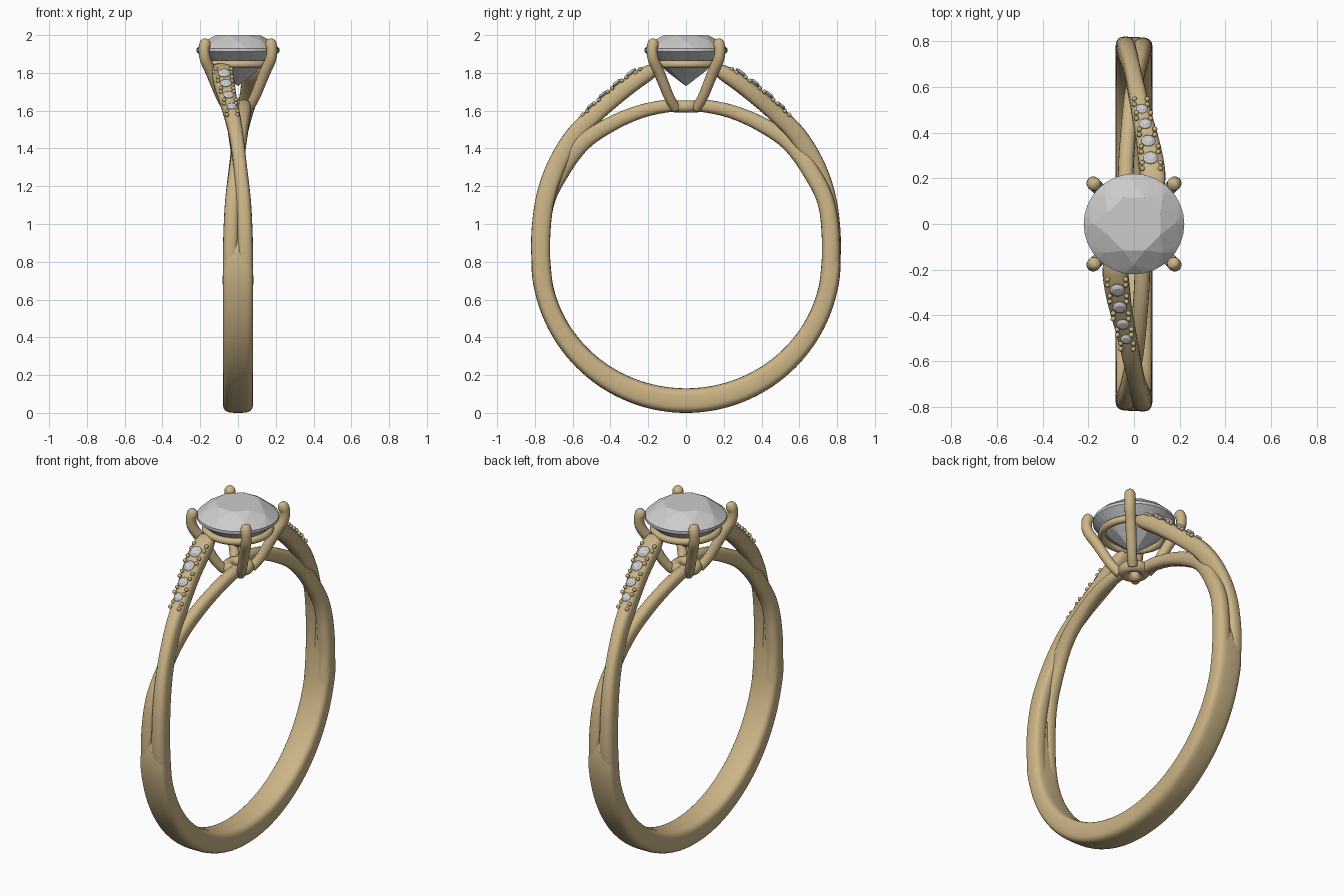
import bpy, bmesh, math
from math import sin, cos, pi, radians
from mathutils import Vector, Matrix

if "Cube" in bpy.data.objects:
    bpy.data.objects.remove(bpy.data.objects["Cube"])

gold = bpy.data.materials.new("gold")
gold.diffuse_color = (0.60, 0.46, 0.24, 1)
gold.use_nodes = True
gold.node_tree.nodes["Principled BSDF"].inputs["Base Color"].default_value = gold.diffuse_color


def make(name, bm, mat=None, smooth=True):
    bmesh.ops.recalc_face_normals(bm, faces=bm.faces)
    me = bpy.data.meshes.new(name)
    bm.to_mesh(me)
    bm.free()
    ob = bpy.data.objects.new(name, me)
    bpy.context.collection.objects.link(ob)
    if mat:
        me.materials.append(mat)
    for p in me.polygons:
        p.use_smooth = smooth
    return ob


def spline(pts, steps):
    """Catmull-Rom through tuples (x, y, z, half width, half thickness)."""
    P = [pts[0]] + list(pts) + [pts[-1]]
    out = []
    for i in range(1, len(P) - 2):
        a, b, c, d = P[i - 1:i + 3]
        for s in range(steps):
            t = s / steps
            out.append([0.5 * (2 * q + (r - p) * t + (2 * p - 5 * q + 4 * r - u) * t * t
                               + (3 * q - p - 3 * r + u) * t ** 3)
                        for p, q, r, u in zip(a, b, c, d)])
    return out + [list(pts[-1])]


def sweep(name, pts, power=2.4, steps=6, sides=20, turn=0.0):
    """Superellipse section swept along a path, then turned about z."""
    path = spline(pts, steps)
    bm = bmesh.new()
    rings = []
    for i, p in enumerate(path):
        tan = (Vector(path[min(i + 1, len(path) - 1)][:3]) - Vector(path[max(i - 1, 0)][:3])).normalized()
        side = (Vector((1, 0, 0)) - tan * tan.x).normalized()
        nor = tan.cross(side)
        ring = []
        for k in range(sides):
            a = 2 * pi * k / sides
            c, s = cos(a), sin(a)
            u = math.copysign(abs(c) ** (2 / power), c) * p[3]
            v = math.copysign(abs(s) ** (2 / power), s) * p[4]
            ring.append(bm.verts.new(Vector(p[:3]) + side * u + nor * v))
        rings.append(ring)
    for r, q in zip(rings, rings[1:]):
        for k in range(sides):
            n = (k + 1) % sides
            bm.faces.new((r[k], r[n], q[n], q[k]))
    bm.faces.new(rings[0])
    bm.faces.new(rings[-1])
    bm.transform(Matrix.Rotation(turn, 4, 'Z'))
    return make(name, bm, gold)


def torus(name, z, R, r):
    bm = bmesh.new()
    n, m = 48, 14
    v = [[bm.verts.new(((R + r * cos(2 * pi * j / m)) * cos(2 * pi * i / n),
                        (R + r * cos(2 * pi * j / m)) * sin(2 * pi * i / n),
                        z + r * sin(2 * pi * j / m))) for j in range(m)] for i in range(n)]
    for i in range(n):
        for j in range(m):
            bm.faces.new((v[i][j], v[i - 1][j], v[i - 1][j - 1], v[i][j - 1]))
    return make(name, bm, gold)


def gem(name, matrix, girdle_sides=32):
    """Round brilliant as the hull of its facet corners, girdle at local z = 0."""
    bm = bmesh.new()
    for n, r, z, off in ((8, .125, .08, 0), (8, .178, .048, .5), (girdle_sides, .22, .008, 0),
                         (girdle_sides, .22, -.008, 0), (8, .09, -.122, .5), (1, 0, -.19, 0)):
        for k in range(n):
            a = 2 * pi * (k + off) / n + pi / 8
            bm.verts.new((r * cos(a), r * sin(a), z))
    bmesh.ops.convex_hull(bm, input=bm.verts)
    bmesh.ops.dissolve_limit(bm, angle_limit=radians(1), verts=bm.verts, edges=bm.edges)
    bm.transform(matrix)
    return make(name, bm, None, False)


# Lower shank, thicker at the bottom, tapering into the split at each side
shank = []
for d in range(-195, 16, 10):
    a = radians(d)
    over = max(0, sin(a)) / sin(radians(15))
    t = 0.05 + 0.015 * max(0, -sin(a)) ** 2
    shank.append((0, (0.82 - t) * cos(a), 0.82 + (0.82 - t) * sin(a), 0.08 - 0.04 * over, t - 0.03 * over))
sweep("lower_shank", shank, power=3.6, steps=4, sides=28)

# Two crossing strands per side: an outer shoulder and an inner bridge
shoulder = [(-.036, .744, .62, .042, .045), (-.038, .77, .85, .042, .05), (-.03, .752, 1.1, .04, .05),
            (-.012, .69, 1.3, .036, .05), (.01, .59, 1.47, .038, .048), (.035, .47, 1.59, .043, .045),
            (.06, .36, 1.685, .05, .045), (.075, .27, 1.755, .056, .045), (.083, .20, 1.80, .055, .04),
            (.085, .155, 1.83, .045, .025)]
bridge = [(.036, .744, .62, .042, .045), (.038, .768, .85, .042, .048), (.03, .745, 1.1, .04, .045),
          (.012, .66, 1.28, .036, .045), (-.01, .545, 1.43, .035, .043), (-.025, .40, 1.527, .034, .04),
          (-.035, .25, 1.592, .034, .036), (-.034, .12, 1.622, .034, .034), (-.03, .05, 1.626, .03, .032)]

# Accent stones along each shoulder with bead pairs between them
accents = [(.073, .29, 1.80), (.063, .365, 1.747), (.049, .44, 1.685), (.034, .505, 1.625)]
beads = [(.076, .255, 1.815), (.069, .328, 1.772), (.057, .403, 1.714), (.042, .474, 1.652), (.03, .535, 1.592)]
tilt = Matrix.Rotation(-radians(39), 4, 'X')

for label, turn in (("back", 0), ("front", pi)):
    R = Matrix.Rotation(turn, 4, 'Z')
    sweep(label + "_shoulder", shoulder, power=2.8, turn=turn)
    sweep(label + "_bridge", bridge, turn=turn)
    for i, p in enumerate(accents):
        gem(f"{label}_accent_stone_{i + 1}", R @ Matrix.Translation(p) @ tilt @ Matrix.Scale(.155 - .012 * i, 4), 16)
    bm = bmesh.new()
    for i, p in enumerate(beads):
        for s in (-1, 1):
            for dy in (-.012, .012):
                q = Vector(p) + Vector((s * (.04 - .003 * i), dy, -dy * .8 - .004))
                bmesh.ops.create_icosphere(bm, subdivisions=2, radius=.0115, matrix=R @ Matrix.Translation(q))
    make(label + "_beads", bm, gold)

# Head: base ring, gallery rail, four curved prongs
torus("head_base_ring", 1.622, .055, .032)
torus("gallery_rail", 1.846, .172, .02)
prong = [(0, .075, 1.61, .026, .026), (0, .125, 1.67, .027, .027), (0, .20, 1.80, .029, .029),
         (0, .244, 1.87, .029, .029), (0, .254, 1.92, .029, .028), (0, .246, 1.952, .03, .03),
         (0, .236, 1.97, .022, .022), (0, .232, 1.976, .006, .006)]
for k in range(4):
    sweep(f"prong_{k + 1}", prong, power=2, sides=16, turn=pi / 4 + k * pi / 2)

# Centre stone
gem("centre_stone", Matrix.Translation((0, 0, 1.92)))
